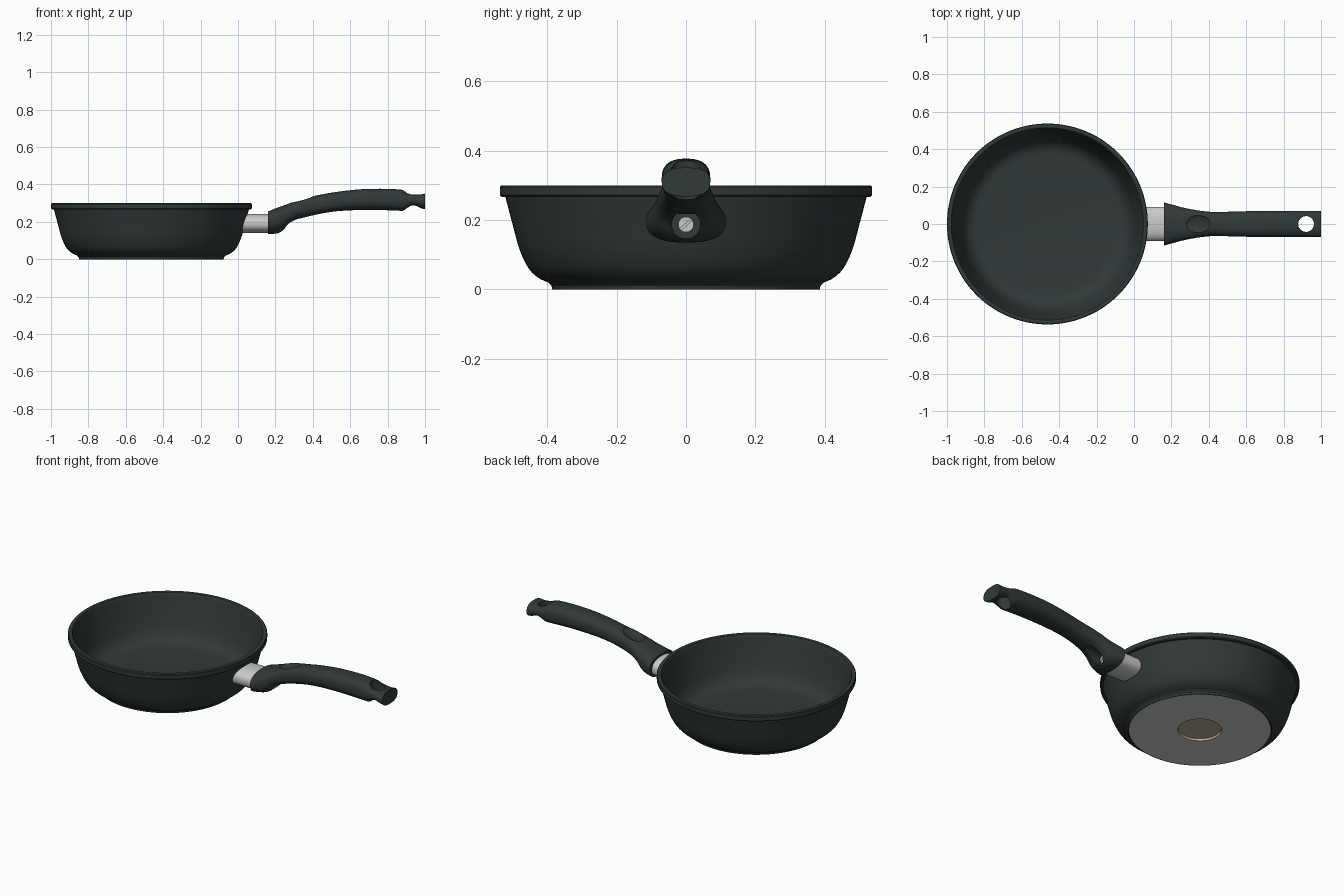
import bpy, bmesh, math
from mathutils import Matrix

if "Cube" in bpy.data.objects:
    bpy.data.objects.remove(bpy.data.objects["Cube"])

PAN_X = -0.463


def material(name, rgb):
    m = bpy.data.materials.new(name)
    m.diffuse_color = (*rgb, 1)
    m.use_nodes = True
    m.node_tree.nodes["Principled BSDF"].inputs["Base Color"].default_value = m.diffuse_color
    return m


dark = material("dark green black", (0.031, 0.041, 0.039))
silver = material("brushed silver", (0.60, 0.59, 0.59))
tan = material("warm tan", (0.46, 0.40, 0.31))


def finish(name, bm, mat, angle=32):
    bmesh.ops.remove_doubles(bm, verts=bm.verts, dist=1e-5)
    bmesh.ops.recalc_face_normals(bm, faces=bm.faces)
    me = bpy.data.meshes.new(name)
    bm.to_mesh(me)
    bm.free()
    ob = bpy.data.objects.new(name, me)
    bpy.context.collection.objects.link(ob)
    if mat:
        me.materials.append(mat)
    smooth(ob, angle)
    return ob


def smooth(ob, angle=32):
    bpy.ops.object.select_all(action='DESELECT')
    ob.select_set(True)
    bpy.context.view_layer.objects.active = ob
    bpy.ops.object.shade_smooth_by_angle(angle=math.radians(angle))


def lathe(name, profile, mat, n=112, closed=True):
    """Spin an (r, z) outline about the pan axis."""
    bm = bmesh.new()
    rings = []
    for r, z in profile:
        if r == 0:
            rings.append([bm.verts.new((PAN_X, 0, z))] * n)
        else:
            rings.append([bm.verts.new((PAN_X + r * math.cos(2 * math.pi * i / n),
                                        r * math.sin(2 * math.pi * i / n), z)) for i in range(n)])
    pairs = list(zip(rings, rings[1:]))
    if closed:
        pairs.append((rings[-1], rings[0]))
    for a, b in pairs:
        for i in range(n):
            j = (i + 1) % n
            vs = list(dict.fromkeys((a[i], a[j], b[j], b[i])))
            if len(vs) > 2:
                bm.faces.new(vs)
    return finish(name, bm, mat)


def section(zb, zt, w, e, n=56):
    """Superellipse cross-section in y, z."""
    pts = []
    for i in range(n):
        t = 2 * math.pi * i / n
        c, s = math.cos(t), math.sin(t)
        pts.append((w * math.copysign(abs(c) ** (2 / e), c),
                    (zb + zt) / 2 + (zt - zb) / 2 * math.copysign(abs(s) ** (2 / e), s)))
    return pts


def loft(name, rings, mat):
    bm = bmesh.new()
    loops = [[bm.verts.new(p) for p in ring] for ring in rings]
    n = len(loops[0])
    for a, b in zip(loops, loops[1:]):
        for i in range(n):
            bm.faces.new((a[i], a[(i + 1) % n], b[(i + 1) % n], b[i]))
    bm.faces.new(loops[0][::-1])
    bm.faces.new(loops[-1])
    return finish(name, bm, mat)


def cylinder(name, r, depth, matrix, mat=None):
    bm = bmesh.new()
    bmesh.ops.create_cone(bm, cap_ends=True, segments=40, radius1=r, radius2=r,
                          depth=depth, matrix=matrix)
    return finish(name, bm, mat)


def cut(ob, cutter):
    cutter.hide_render = True
    m = ob.modifiers.new("cut", 'BOOLEAN')
    m.operation, m.solver, m.object = 'DIFFERENCE', 'EXACT', cutter
    bpy.ops.object.select_all(action='DESELECT')
    ob.select_set(True)
    bpy.context.view_layer.objects.active = ob
    bpy.ops.object.modifier_apply(modifier=m.name)
    bpy.data.objects.remove(cutter, do_unlink=True)


def catmull(rows, steps):
    out = []
    for k in range(len(rows) - 1):
        p0, p1, p2, p3 = (rows[min(max(k + d, 0), len(rows) - 1)] for d in (-1, 0, 1, 2))
        for s in range(steps):
            t = s / steps
            out.append([0.5 * (2 * b + (c - a) * t + (2 * a - 5 * b + 4 * c - d) * t * t
                               + (3 * b - a - 3 * c + d) * t ** 3)
                        for a, b, c, d in zip(p0, p1, p2, p3)])
    return out + [list(rows[-1])]


# Pan body: foot, curved wall, overhanging rim, inside wall and floor
outer = catmull([(0.398, 0.020), (0.424, 0.032), (0.450, 0.055), (0.470, 0.090),
                 (0.485, 0.130), (0.497, 0.175), (0.521, 0.266)], 4)
inner = catmull([(0.511, 0.294), (0.492, 0.215), (0.474, 0.150), (0.455, 0.095),
                 (0.432, 0.060), (0.400, 0.040), (0.360, 0.034)], 4)
lathe("pan_body", [(0, 0.016), (0.381, 0.016), (0.381, 0), (0.386, 0), (0.388, 0.010)]
      + outer + [(0.532, 0.267), (0.537, 0.272), (0.537, 0.295), (0.534, 0.299),
                 (0.530, 0.300), (0.518, 0.300), (0.514, 0.299)]
      + inner + [(0, 0.034)], dark, closed=False)

# Metal base ring and recessed centre inlay on the underside
lathe("base_plate", [(0.120, 0), (0.381, 0), (0.381, 0.016), (0.120, 0.016)], silver)
lathe("base_inlay", [(0, 0.012), (0.116, 0.012), (0.118, 0), (0.120, 0),
                     (0.120, 0.016), (0, 0.016)], tan, closed=False)

# Ferrule whose inner end follows the round pan wall
oval = section(0.140, 0.243, 0.092, 2.4)
start = [(PAN_X + math.sqrt((0.480 + 0.25 * (z - 0.14)) ** 2 - y * y), y, z) for y, z in oval]
loft("ferrule", [start, [(0.175, y, z) for y, z in oval]], silver)

# Handle: x, bottom, top, half width
rows = [(0.160, 0.135, 0.255, 0.115), (0.190, 0.136, 0.268, 0.107), (0.220, 0.142, 0.279, 0.099),
        (0.245, 0.158, 0.288, 0.092), (0.270, 0.186, 0.297, 0.086), (0.310, 0.210, 0.312, 0.078),
        (0.360, 0.225, 0.328, 0.070), (0.430, 0.241, 0.343, 0.064), (0.520, 0.256, 0.359, 0.066),
        (0.640, 0.263, 0.373, 0.069), (0.760, 0.263, 0.377, 0.070), (0.850, 0.260, 0.374, 0.070),
        (0.885, 0.259, 0.369, 0.070), (0.905, 0.270, 0.358, 0.070), (0.930, 0.284, 0.350, 0.070),
        (0.955, 0.283, 0.346, 0.070), (0.980, 0.272, 0.347, 0.070), (1.000, 0.268, 0.351, 0.070)]
handle = loft("handle", [[(x, y, z) for y, z in section(b, t, w, 2.5)]
                         for x, b, t, w in catmull(rows, 4)], dark)

# Hanging hole
cut(handle, cylinder("hole_cutter", 0.042, 0.4, Matrix.Translation((0.92, 0, 0.31))))

# Thumb dimple
bm = bmesh.new()
bmesh.ops.create_uvsphere(bm, u_segments=48, v_segments=24, radius=1,
                          matrix=Matrix.Translation((0.340, 0, 0.338))
                          @ Matrix.Rotation(math.radians(-17), 4, 'Y')
                          @ Matrix.Diagonal((0.078, 0.061, 0.035, 1)))
cut(handle, finish("dimple_cutter", bm, None))

# Screw pocket under the handle neck
along_x = Matrix.Rotation(math.pi / 2, 4, 'Y')
cut(handle, cylinder("pocket_cutter", 0.041, 0.125,
                     Matrix.Translation((0.2675, 0, 0.187)) @ along_x))
smooth(handle)

# Slotted screw
screw = cylinder("screw", 0.022, 0.03, Matrix.Translation((0.207, 0, 0.187)) @ along_x, silver)
bm = bmesh.new()
bmesh.ops.create_cube(bm, size=1, matrix=Matrix.Translation((0.222, 0, 0.187))
                      @ Matrix.Rotation(math.radians(40), 4, 'X')
                      @ Matrix.Diagonal((0.012, 0.06, 0.006, 1)))
cut(screw, finish("slot_cutter", bm, None))
smooth(screw)
